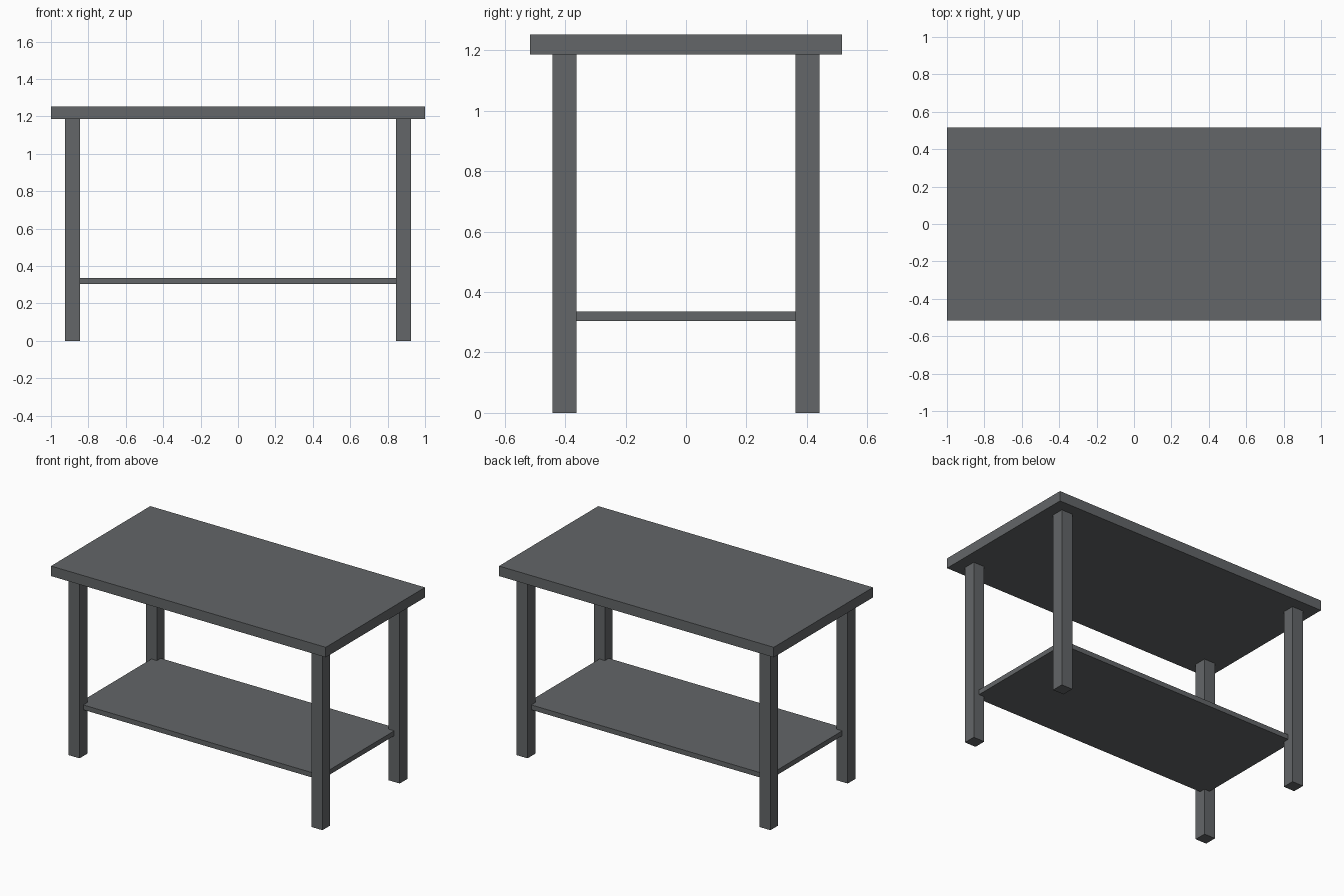
import bpy

if "Cube" in bpy.data.objects:
    bpy.data.objects.remove(bpy.data.objects["Cube"])

# One dark grey for the whole table
grey = bpy.data.materials.new("dark_grey")
grey.diffuse_color = (0.125, 0.133, 0.138, 1.0)
grey.use_nodes = True
grey.node_tree.nodes["Principled BSDF"].inputs["Base Color"].default_value = grey.diffuse_color


def box(name, x, y, z):
    """Box from (min, max) ranges on each axis."""
    bpy.ops.mesh.primitive_cube_add(size=1)
    ob = bpy.context.object
    ob.name = name
    ob.location = [(a + b) / 2 for a, b in (x, y, z)]
    ob.scale = [b - a for a, b in (x, y, z)]
    bpy.ops.object.transform_apply(location=True, rotation=False, scale=True)
    ob.data.materials.append(grey)
    return ob


TOP, UNDER = 1.252, 1.186
LEG_X, LEG_Y, HALF = 0.884, 0.402, 0.04

# Table top
box("table_top", (-1, 1), (-0.516, 0.516), (UNDER, TOP))

# Lower shelf, let into the legs up to their centre lines
box("lower_shelf", (-LEG_X, LEG_X), (-LEG_Y, LEG_Y), (0.304, 0.336))

# Four square legs
for sy, depth in ((-1, "front"), (1, "back")):
    for sx, side in ((-1, "left"), (1, "right")):
        cx, cy = sx * LEG_X, sy * LEG_Y
        box(f"{depth}_{side}_leg", (cx - HALF, cx + HALF),
            (cy - HALF, cy + HALF), (0, UNDER))
